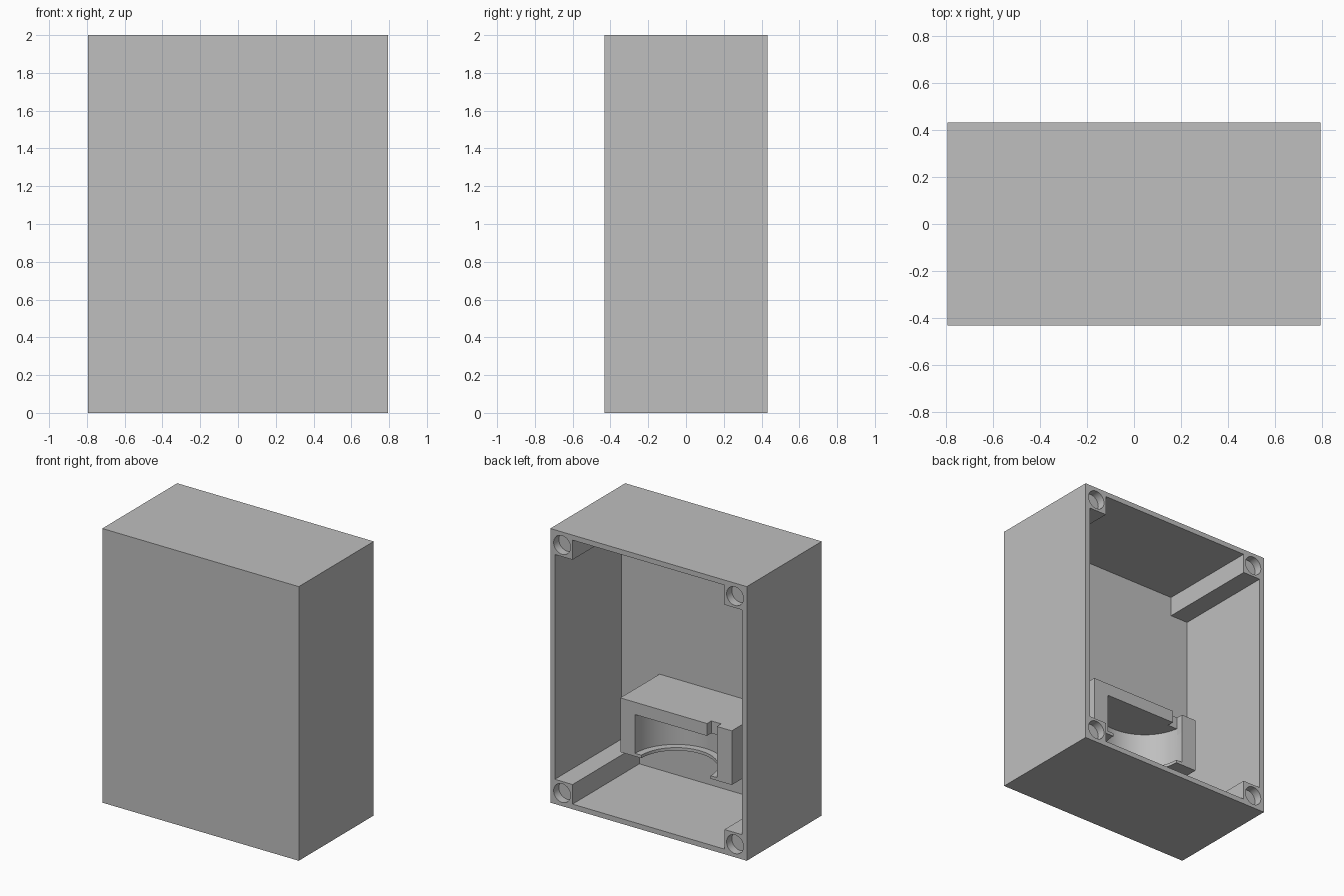
import bpy
import bmesh
from math import pi, radians
from mathutils import Matrix, Vector

if "Cube" in bpy.data.objects:
    bpy.data.objects.remove(bpy.data.objects["Cube"], do_unlink=True)

grey = bpy.data.materials.new("plain_grey")
grey.use_nodes = True
colour = (0.52, 0.52, 0.52, 1)
grey.diffuse_color = colour
grey.node_tree.nodes["Principled BSDF"].inputs["Base Color"].default_value = colour

# Main dimensions
W, D = 0.793, 0.432        # half width and half depth
WALL, POST = 0.037, 0.18   # rim thickness, corner post size
FLOOR_Y = -0.338           # inner face of the closed front
FACE_Y = 0.115             # open face of the holder
HOLDER_W, HOLDER_Z = 0.45, (0.34, 0.735)
RADIUS, LIP = 0.33, 0.05


def make(name, bm):
    bmesh.ops.recalc_face_normals(bm, faces=bm.faces)
    mesh = bpy.data.meshes.new(name)
    bm.to_mesh(mesh)
    bm.free()
    mesh.materials.append(grey)
    obj = bpy.data.objects.new(name, mesh)
    bpy.context.collection.objects.link(obj)
    return obj


def box(name, x, y, z):
    bm = bmesh.new()
    lo, hi = Vector((x[0], y[0], z[0])), Vector((x[1], y[1], z[1]))
    bmesh.ops.create_cube(bm, size=1, matrix=Matrix.Translation((lo + hi) / 2)
                          @ Matrix.Diagonal((*(hi - lo), 1)))
    return make(name, bm)


def cylinder(name, centre, radius, length, segments, turn=0):
    bm = bmesh.new()
    bmesh.ops.create_cone(bm, cap_ends=True, segments=segments, radius1=radius,
                          radius2=radius, depth=length,
                          matrix=Matrix.Translation(centre) @ Matrix.Rotation(turn, 4, "X"))
    return make(name, bm)


def prism_y(name, points, y0, y1):
    bm = bmesh.new()
    face = bm.faces.new([bm.verts.new((x, y0, z)) for x, z in points])
    side = bmesh.ops.extrude_face_region(bm, geom=[face])["geom"]
    bmesh.ops.translate(bm, vec=(0, y1 - y0, 0),
                        verts=[v for v in side if isinstance(v, bmesh.types.BMVert)])
    return make(name, bm)


def carve(obj, cutters):
    for cutter in cutters:
        mod = obj.modifiers.new("cut", "BOOLEAN")
        mod.operation, mod.solver, mod.object = "DIFFERENCE", "EXACT", cutter
    bpy.context.view_layer.update()
    graph = bpy.context.evaluated_depsgraph_get()
    mesh = bpy.data.meshes.new_from_object(obj.evaluated_get(graph))
    obj.modifiers.clear()
    obj.data = mesh
    for cutter in cutters:
        bpy.data.objects.remove(cutter, do_unlink=True)
    bpy.ops.object.select_all(action="DESELECT")
    obj.select_set(True)
    bpy.context.view_layer.objects.active = obj
    bpy.ops.object.shade_smooth_by_angle(angle=radians(30))


# Case: open at the back, with full-depth corner posts and shallow screw holes
a, b = W - WALL, W - POST
c, d = 1 - WALL, 1 - POST
quarter = [(a, d), (b, d), (b, c)]
outline = (quarter + [(-x, z) for x, z in reversed(quarter)]
           + [(-x, -z) for x, z in quarter] + [(x, -z) for x, z in reversed(quarter)])
case = box("case", (-W, W), (-D, D), (0, 2))
cuts = [prism_y("cavity", [(x, z + 1) for x, z in outline], FLOOR_Y, D + 0.1)]
for sx in (-1, 1):
    for z in (0.095, 1.905):
        cuts.append(cylinder("screw_hole", (sx * (W - 0.095), D, z), 0.068, 0.12, 32, pi / 2))
carve(case, cuts)

# Holder: block with a half-round pocket, an open bottom lip and a cable notch
z0, z1 = HOLDER_Z
pocket_top, lip_top = z1 - 0.09, z0 + 0.022
holder = box("round_holder", (-HOLDER_W, HOLDER_W), (FLOOR_Y - 0.01, FACE_Y), HOLDER_Z)
carve(holder, [
    cylinder("pocket", (0, FACE_Y, (pocket_top + lip_top) / 2), RADIUS,
             pocket_top - lip_top, 96),
    cylinder("lip_opening", (0, FACE_Y, z0), RADIUS - LIP, 0.2, 96),
    box("cable_notch", (-RADIUS, -0.25), (FACE_Y - 0.05, FACE_Y + 0.1),
        (pocket_top - 0.05, z1 + 0.1)),
])
